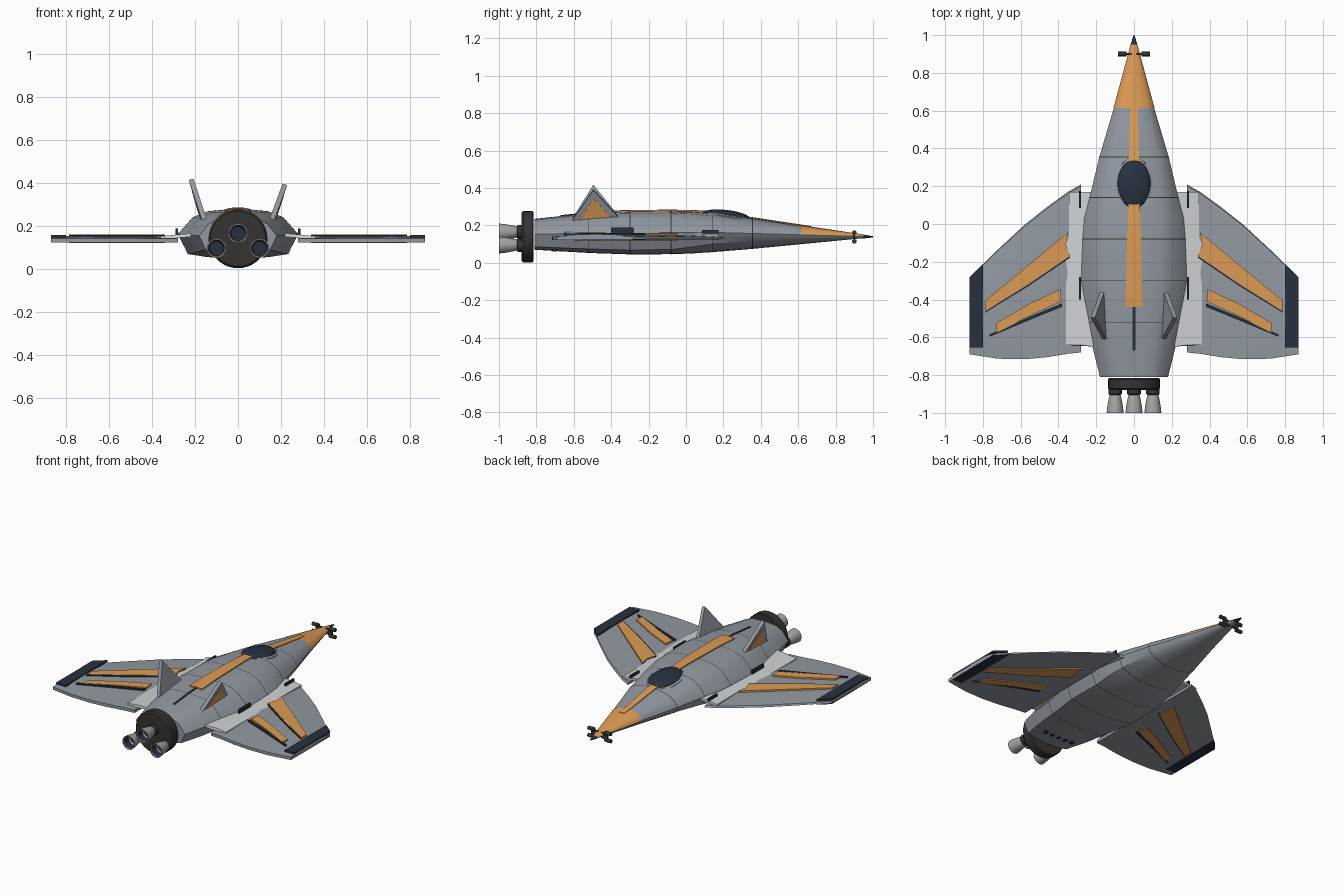
import bpy, bmesh, math
from mathutils import Vector

if "Cube" in bpy.data.objects:
    bpy.data.objects.remove(bpy.data.objects["Cube"])


def material(name, rgb):
    m = bpy.data.materials.new(name)
    m.diffuse_color = (*rgb, 1)
    m.use_nodes = True
    m.node_tree.nodes["Principled BSDF"].inputs["Base Color"].default_value = m.diffuse_color
    return m


HULL = material("hull_grey", (0.29, 0.32, 0.36))
ORANGE = material("orange", (0.72, 0.33, 0.09))
NAVY = material("navy", (0.02, 0.03, 0.05))
DARK = material("dark_metal", (0.035, 0.033, 0.032))
LIGHT = material("light_panel", (0.62, 0.65, 0.66))
BELL = material("bell_metal", (0.38, 0.37, 0.35))


def finish(name, bm, mat, angle=35):
    bmesh.ops.recalc_face_normals(bm, faces=bm.faces[:])
    me = bpy.data.meshes.new(name)
    bm.to_mesh(me)
    bm.free()
    me.materials.append(mat)
    ob = bpy.data.objects.new(name, me)
    bpy.context.collection.objects.link(ob)
    bpy.ops.object.select_all(action='DESELECT')
    ob.select_set(True)
    bpy.context.view_layer.objects.active = ob
    bpy.ops.object.shade_smooth_by_angle(angle=math.radians(angle))
    return ob


def loft(name, rings, mat, closed=True, caps=True, angle=35):
    bm = bmesh.new()
    vs = [[bm.verts.new(p) for p in r] for r in rings]
    n = len(rings[0])
    for a, b in zip(vs, vs[1:]):
        for i in range(n if closed else n - 1):
            j = (i + 1) % n
            bm.faces.new((a[i], a[j], b[j], b[i]))
    if caps:
        bm.faces.new(vs[0])
        bm.faces.new(vs[-1])
    return finish(name, bm, mat, angle)


def slab(name, outline, z0, z1, mat, s=1):
    return loft(name, [[(s * x, y, z) for x, y in outline] for z in (z0, z1)], mat)


def box(name, c, size, mat):
    x, y, z = (v / 2 for v in size)
    o = [(c[0] + a * x, c[1] + b * y) for a, b in ((-1, -1), (1, -1), (1, 1), (-1, 1))]
    return slab(name, o, c[2] - z, c[2] + z, mat)


def turned(name, cx, cz, profile, mat, n=32, caps=True):
    """Revolve (y, radius) pairs about an axis along y."""
    return loft(name, [[(cx + r * math.cos(2 * math.pi * i / n), y, cz + r * math.sin(2 * math.pi * i / n))
                        for i in range(n)] for y, r in profile], mat, caps=caps)


# Fuselage stations: y, half width, bottom z, top z
ST = [(-0.81, 0.18, 0.07, 0.235), (-0.65, 0.22, 0.06, 0.252), (-0.5, 0.243, 0.052, 0.267),
      (-0.3, 0.28, 0.045, 0.275), (-0.08, 0.272, 0.046, 0.276), (0.03, 0.263, 0.05, 0.275),
      (0.14, 0.235, 0.057, 0.268), (0.35, 0.185, 0.074, 0.24), (0.62, 0.105, 0.1, 0.199),
      (0.95, 0.016, 0.132, 0.149), (1.0, 0.001, 0.138, 0.14)]
BODY = [(0, 1), (0.25, 0.98), (0.5, 0.93), (0.75, 0.69), (1, 0), (0.83, -0.8), (0.55, -0.91), (0.27, -0.98), (0, -1)]


def station(y):
    for a, b in zip(ST, ST[1:]):
        if a[0] <= y <= b[0]:
            t = (y - a[0]) / (b[0] - a[0])
            return [p + (q - p) * t for p, q in zip(a, b)]


def section(y, grow=0.0, half=False):
    _, w, lo, hi = station(y)
    w, mid, h = w + grow, (lo + hi) / 2, (hi - lo) / 2 + grow
    k = min(1, max(0, (y + 0.1) / 0.5))       # chined body blends to a round nose
    pts = []
    for i, (u, v) in enumerate(BODY):
        a = math.pi * i / 8
        pts.append((w * (u + (math.sin(a) - u) * k), y, mid + h * (v + (math.cos(a) - v) * k)))
    if half:
        pts = pts[:5]
        return [(-x, q, z) for x, q, z in pts[:0:-1]] + pts
    return pts + [(-x, q, z) for x, q, z in pts[-2:0:-1]]


loft("fuselage", [section(s[0]) for s in ST], HULL)
for y in (-0.52, -0.3, -0.08, 0.14, 0.355):
    loft("panel_seam", [section(y - 0.002, 0.0015), section(y + 0.002, 0.0015)], DARK, caps=False)
loft("nose_paint", [section(y, 0.002, True) for y in (0.615, 0.72, 0.84, 0.95)], ORANGE, False, False)
loft("nose_tip", [section(y, 0.002) for y in (0.945, 0.999)], NAVY)


# Spine stripes that follow the top of the hull
def spine(name, ys, w0, w1, mat, lift=0.005):
    rings = []
    for i, y in enumerate(ys):
        w = w0 + (w1 - w0) * i / (len(ys) - 1)
        z = station(y)[3]
        rings.append([(-w, y, z - 0.012), (-w, y, z + lift - 0.002), (0, y, z + lift),
                      (w, y, z + lift - 0.002), (w, y, z - 0.012)])
    loft(name, rings, mat)


spine("front_spine_stripe", (0.67, 0.62, 0.5, 0.35, 0.33), 0.016, 0.03, ORANGE)
spine("rear_spine_stripe", (0.13, 0.03, -0.08, -0.3, -0.44), 0.028, 0.046, ORANGE, 0.008)
spine("spine_slot", (-0.44, -0.5, -0.65, -0.67), 0.007, 0.007, NAVY)

# Canopy and its side frames
bm = bmesh.new()
bmesh.ops.create_uvsphere(bm, u_segments=32, v_segments=16, radius=1)
for v in bm.verts:
    v.co = Vector((v.co.x * 0.088, 0.21 + v.co.y * 0.13, 0.25 + v.co.z * 0.033 - v.co.y * 0.012))
finish("canopy", bm, NAVY)
for s in (1, -1):
    rings = []
    for i in range(9):
        a = math.radians(-50 + 120 * i / 8)
        x, y = math.cos(a), 0.22 + 0.135 * math.sin(a)
        z = station(y)[3]
        rings.append([(s * 0.088 * x, y, z - 0.03), (s * 0.088 * x, y, z - 0.002),
                      (s * 0.102 * x, y, z - 0.008), (s * 0.102 * x, y, z - 0.03)])
    loft("canopy_frame", rings, HULL)

# Wings, gloves, stripes and fins, one set per side
WING = [(0.28, 0.21, -0.68), (0.35, 0.17, -0.687), (0.46, 0.09, -0.705), (0.58, -0.005, -0.716),
        (0.72, -0.135, -0.713), (0.87, -0.28, -0.69)]
STRIPE_A = [(0.35, -0.045), (0.785, -0.405), (0.785, -0.46), (0.56, -0.32), (0.34, -0.17), (0.36, -0.11)]
STRIPE_B = [(0.39, -0.345), (0.55, -0.42), (0.73, -0.525), (0.725, -0.575), (0.55, -0.485), (0.385, -0.41)]
EDGE_A = [(0.34, -0.16), (0.56, -0.31), (0.785, -0.455), (0.785, -0.468), (0.56, -0.33), (0.34, -0.18)]
EDGE_B = [(0.38, -0.42), (0.55, -0.49), (0.765, -0.585), (0.765, -0.597), (0.55, -0.507), (0.38, -0.438)]
TIP = [(0.8, -0.22), (0.87, -0.28), (0.87, -0.655), (0.8, -0.655)]
GLOVE = [(0.2, 0.15), (0.35, 0.135), (0.35, 0.15), (0.29, 0.158), (0.2, 0.165)]
for s in (1, -1):
    rings = []
    for x, le, te in WING:
        c = te - le
        rings.append([(s * x, le, 0.128), (s * x, le + 0.01 * c, 0.139), (s * x, le + 0.2 * c, 0.147),
                      (s * x, le + 0.5 * c, 0.151), (s * x, le + 0.8 * c, 0.147), (s * x, te, 0.141),
                      (s * x, te, 0.122), (s * x, le + 0.5 * c, 0.124), (s * x, le + 0.05 * c, 0.124)])
    loft("wing", rings, HULL)
    for nm, outline, mat, d in (("wing_stripe", STRIPE_A, ORANGE, 0.004), ("wing_flash", STRIPE_B, ORANGE, 0.004),
                                ("stripe_shadow", EDGE_A, NAVY, 0.002), ("flash_shadow", EDGE_B, NAVY, 0.002),
                                ("wing_tip_pad", TIP, NAVY, 0.001)):
        slab(nm, outline, 0.145, 0.155 + d, mat, s)
        slab(nm + "_under", outline, 0.122 - d * 0.7, 0.128, mat, s)
    loft("wing_glove", [[(s * (x + d * (x > 0.3)), y - (0.01 if x < 0.25 and y < -0.6 else 0), z) for x, z in GLOVE]
                        for y, d in ((0.17, -0.005), (-0.07, -0.005), (-0.1, 0.01), (-0.64, 0.01))], LIGHT)
    box("glove_rail", (s * 0.285, -0.34, 0.175), (0.01, 0.12, 0.025), NAVY)
    box("glove_front_rail", (s * 0.285, 0.13, 0.165), (0.01, 0.09, 0.02), NAVY)

    # Canted triangular fin with painted outer face
    top = 0.395 if s > 0 else 0.418
    tri = [Vector((0.135, -0.63, 0.2)), Vector((0.15, -0.34, 0.225)), Vector((0.207, -0.495, top))]
    off = Vector((0.022, 0, -0.006))
    flip = lambda v: (s * v.x, v.y, v.z)
    loft("tail_fin", [[flip(p + off * k) for p in tri] for k in (0, 1)], HULL)
    mid = (tri[0] + tri[1] + tri[2]) / 3
    inset = [mid + (p - mid) * 0.62 + off for p in tri]
    loft("fin_paint", [[flip(p + off * k) for p in inset] for k in (-0.1, 0.1)], ORANGE)

    # Nose thrusters
    for z in (0.115, 0.162):
        b = turned("nose_thruster", 0, 0, [(-0.022, 0.012), (0.022, 0.012)], DARK, 12)
        b.rotation_euler.z = math.pi / 2
        b.location = (s * 0.062, 0.9, z)
    box("thruster_strut", (s * 0.035, 0.9, 0.14), (0.05, 0.008, 0.04), DARK)

# Engine block with three hollow bells
turned("engine_block", 0, 0.139, [(-0.815, 0.132), (-0.822, 0.137), (-0.87, 0.137), (-0.88, 0.128)], DARK, 40)
for x, z in ((0, 0.165), (-0.1, 0.095), (0.1, 0.095)):
    turned("engine_collar", x, z, [(-0.87, 0.036), (-0.9, 0.036), (-0.905, 0.028)], DARK)
    turned("engine_bell", x, z, [(-0.895, 0.024), (-0.91, 0.031), (-0.94, 0.037), (-0.97, 0.042), (-1, 0.045),
                                 (-1, 0.039), (-0.96, 0.034), (-0.93, 0.03)], BELL)
    turned("bell_throat", x, z, [(-0.925, 0.031), (-0.965, 0.0335), (-0.995, 0.037)], NAVY, caps=False)
    turned("bell_back", x, z, [(-0.93, 0.031), (-0.935, 0.031)], NAVY)

# Belly vents
for i in range(5):
    box("belly_vent", (-0.1 + 0.05 * i, -0.7, 0.068), (0.02, 0.025, 0.016), NAVY)
